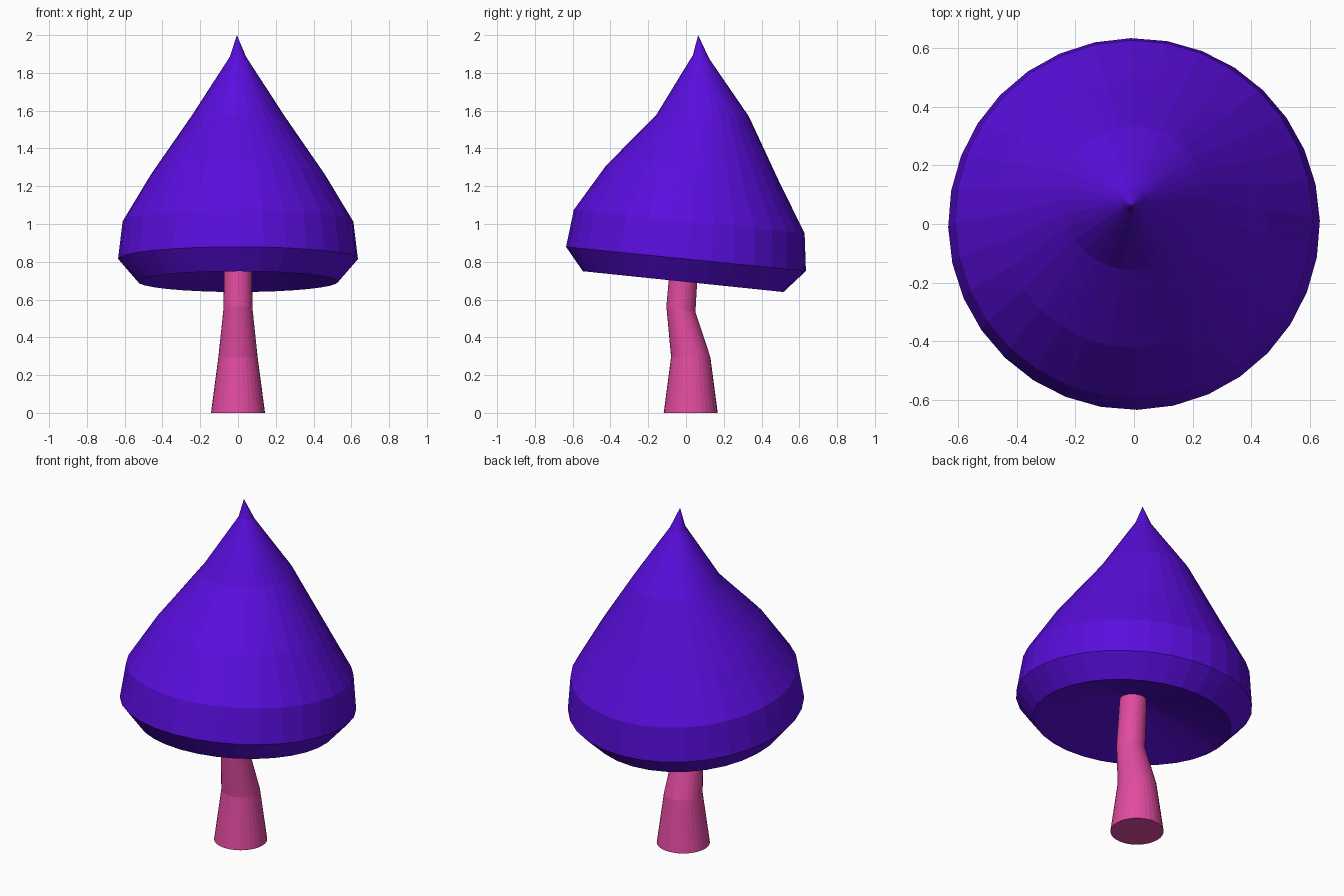
import bpy, bmesh, math

if "Cube" in bpy.data.objects:
    bpy.data.objects.remove(bpy.data.objects["Cube"])

SIDES = 32


def material(name, color):
    m = bpy.data.materials.new(name)
    m.diffuse_color = color
    m.use_nodes = True
    m.node_tree.nodes["Principled BSDF"].inputs["Base Color"].default_value = m.diffuse_color
    return m


def loft(name, rings, mat, start=None, end=None):
    """Skin rings (y, z, radius, rise towards +y); ends are apex points or flat caps."""
    bm = bmesh.new()
    loops = []
    for y, z, r, rise in rings:
        loop = []
        for i in range(SIDES):
            a = 2 * math.pi * i / SIDES + math.radians(1)
            loop.append(bm.verts.new((r * math.cos(a), y + r * math.sin(a), z + rise * math.sin(a))))
        loops.append(loop)
    for low, high in zip(loops, loops[1:]):
        for i in range(SIDES):
            j = (i + 1) % SIDES
            bm.faces.new((low[i], low[j], high[j], high[i]))
    for loop, tip in ((loops[0], start), (loops[-1], end)):
        if tip is None:
            bm.faces.new(loop)
        else:
            v = bm.verts.new(tip)
            for i in range(SIDES):
                bm.faces.new((loop[i], loop[(i + 1) % SIDES], v))
    bmesh.ops.recalc_face_normals(bm, faces=bm.faces)
    mesh = bpy.data.meshes.new(name)
    bm.to_mesh(mesh)
    bm.free()
    mesh.materials.append(mat)
    obj = bpy.data.objects.new(name, mesh)
    bpy.context.collection.objects.link(obj)
    return obj


# Bent, tapering stem
loft("stem", [
    (0.025, 0.0, 0.143, 0),
    (0.025, 0.295, 0.104, 0),
    (-0.027, 0.55, 0.077, -0.015),
    (-0.004, 0.86, 0.072, -0.01),
], material("pink", (0.75, 0.07, 0.35, 1)))

# Leaning pointed cap with a shallow hollow underside
loft("cap", [
    (-0.015, 0.695, 0.531, -0.055),
    (0.0, 0.815, 0.635, -0.064),
    (0.017, 1.013, 0.611, -0.062),
    (0.037, 1.263, 0.46, -0.047),
    (0.087, 1.572, 0.246, -0.003),
    (0.08, 1.885, 0.043, -0.01),
], material("purple", (0.1, 0.004, 0.72, 1)),
    start=(0, 0, 0.85), end=(-0.006, 0.064, 2.0))
